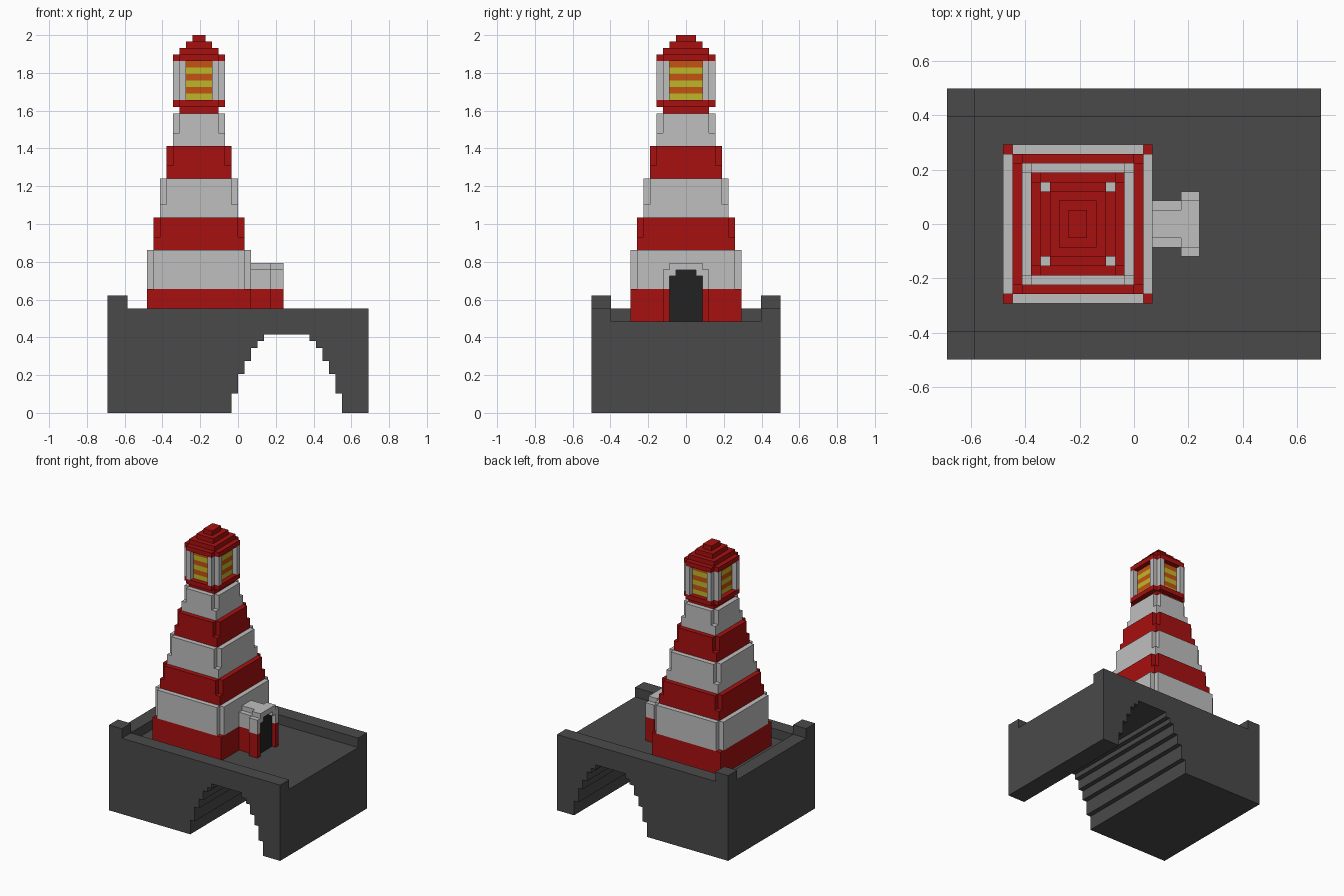
import bpy, bmesh
from mathutils import Vector

U = 2 / 58  # grid unit: the model is 58 units tall

if "Cube" in bpy.data.objects:
    bpy.data.objects.remove(bpy.data.objects["Cube"], do_unlink=True)


def material(name, rgb):
    m = bpy.data.materials.new(name)
    m.use_nodes = True
    col = (*rgb, 1)
    m.diffuse_color = col
    bsdf = m.node_tree.nodes["Principled BSDF"]
    bsdf.inputs["Base Color"].default_value = col
    bsdf.inputs["Roughness"].default_value = 0.9
    return m


STONE = material("dark stone", (0.068, 0.068, 0.068))
RED = material("red paint", (0.39, 0.005, 0.005))
WHITE = material("white paint", (0.53, 0.52, 0.52))
YELLOW = material("yellow light", (0.53, 0.47, 0.023))
ORANGE = material("orange light", (0.55, 0.085, 0.006))
BLACK = material("doorway black", (0.016, 0.016, 0.016))

# How a flat outline (a, b) and a depth d map to x, y, z
AXES = {"x": lambda a, b, d: (d, a, b),
        "y": lambda a, b, d: (a, d, b),
        "z": lambda a, b, d: (a, b, d)}


def prism(name, outline, lo, hi, mat, axis="z"):
    """Extrude a flat outline along an axis, in grid units."""
    place = AXES[axis]
    bm = bmesh.new()
    face = bm.faces.new([bm.verts.new(Vector(place(a, b, lo)) * U) for a, b in outline])
    new = bmesh.ops.extrude_face_region(bm, geom=[face])["geom"]
    move = Vector(place(0, 0, hi - lo)) * U
    bmesh.ops.translate(bm, vec=move, verts=[v for v in new if isinstance(v, bmesh.types.BMVert)])
    bmesh.ops.recalc_face_normals(bm, faces=bm.faces)
    mesh = bpy.data.meshes.new(name)
    bm.to_mesh(mesh)
    bm.free()
    mesh.materials.append(mat)
    ob = bpy.data.objects.new(name, mesh)
    bpy.context.collection.objects.link(ob)
    return ob


def box(name, x0, x1, y0, y1, z0, z1, mat):
    return prism(name, [(x0, y0), (x1, y0), (x1, y1), (x0, y1)], z0, z1, mat)


CX = -6  # tower centre along x


def square(name, h, z0, z1, mat):
    """Tower layer; every layer is half a unit deeper than wide on each side."""
    return box(name, CX - h, CX + h, -h - .5, h + .5, z0, z1, mat)


def notched(name, h, z0, z1, mat):
    """Tower layer with one-unit notches at its four corners."""
    k = h + .5
    quarter = [(h, k - 1), (h - 1, k - 1), (h - 1, k)]
    pts = quarter + [(-x, y) for x, y in reversed(quarter)]
    pts += [(-x, -y) for x, y in quarter] + [(x, -y) for x, y in reversed(quarter)]
    return prism(name, [(CX + x, y) for x, y in pts], z0, z1, mat)


# Base with a stepped arch tunnel running front to back
steps = [(8.5, 0, 3), (7.5, 3, 6), (6.5, 6, 8), (5.5, 8, 10), (4.5, 10, 11), (3.5, 11, 12)]
right = [p for h, lo, hi in steps for p in ((7.5 + h, lo), (7.5 + h, hi))]
left = [(15 - x, z) for x, z in reversed(right)]
prism("base", [(-20, 0), (-20, 14), (20, 14), (20, 0)] + right + left, -14.5, 14.5, STONE, "y")

# Parapet on three sides, with a raised post at two corners
box("parapet_end", -20, -17, -11.5, 11.5, 14, 16, STONE)
for side, y0 in (("front", -14.5), ("back", 11.5)):
    box("parapet_" + side, -20, 20, y0, y0 + 3, 14, 16, STONE)
    box("parapet_post_" + side, -20, -17, y0, y0 + 3, 16, 18, STONE)

# Tower: tapering bands, notched at the corners of their upper part
bands = [(8, 14, 19, 25, RED, WHITE), (7, 25, 27, 30, RED, RED), (6, 30, 32, 36, WHITE, WHITE),
         (5, 36, 38, 41, RED, RED), (4, 41, 43, 46, WHITE, WHITE)]
for i, (h, z0, z1, z2, low, high) in enumerate(bands, 1):
    square(f"tower_band_{i}_lower", h, z0, z1, low)
    notched(f"tower_band_{i}_upper", h, z1, z2, high)

# Gallery under the lantern
square("gallery_neck", 3, 46, 47, RED)
notched("gallery_floor", 4, 47, 48, RED)

# Lantern: striped light set back between corner posts
for i in range(6):
    square(f"lantern_stripe_{i + 1}", 3, 48 + i, 49 + i, ORANGE if i % 2 else YELLOW)
corner = [(2, 2.5), (4, 2.5), (4, 3.5), (3, 3.5), (3, 4.5), (2, 4.5)]
for sx, xn in ((1, "left"), (-1, "right")):
    for sy, yn in ((1, "back"), (-1, "front")):
        prism(f"lantern_post_{yn}_{xn}", [(CX + sx * x, sy * y) for x, y in corner], 48, 54, WHITE)

# Stepped roof
notched("roof_eaves", 4, 54, 55, RED)
for h in (3, 2, 1):
    square(f"roof_step_{4 - h}", h, 58 - h, 59 - h, RED)

# Porch passage
box("porch_passage_lower", 2, 5, -2.5, 2.5, 14, 19, RED)
box("porch_passage_upper", 2, 5, -2.5, 2.5, 19, 22, WHITE)
box("porch_passage_cap", 2, 5, -1.5, 1.5, 22, 23, WHITE)

# Porch front with an arched, recessed doorway
box("porch_wall_lower", 5, 6, -3.5, 3.5, 14, 19, RED)
box("porch_wall_upper", 5, 6, -3.5, 3.5, 19, 22, WHITE)
box("porch_cap", 5, 7, -2.5, 2.5, 22, 23, WHITE)
for side, y0 in (("front", -3.5), ("back", 2.5)):
    box("door_jamb_" + side, 6, 7, y0, y0 + 1, 14, 19, RED)
half = [(3.5, 22), (3.5, 19), (2.5, 19), (2.5, 21), (1.5, 21), (1.5, 21.9)]
prism("door_arch", half + [(-y, z) for y, z in reversed(half)], 6, 7, WHITE, "x")
box("doorway", 6, 6.2, -2.5, 2.5, 14, 21.95, BLACK)
